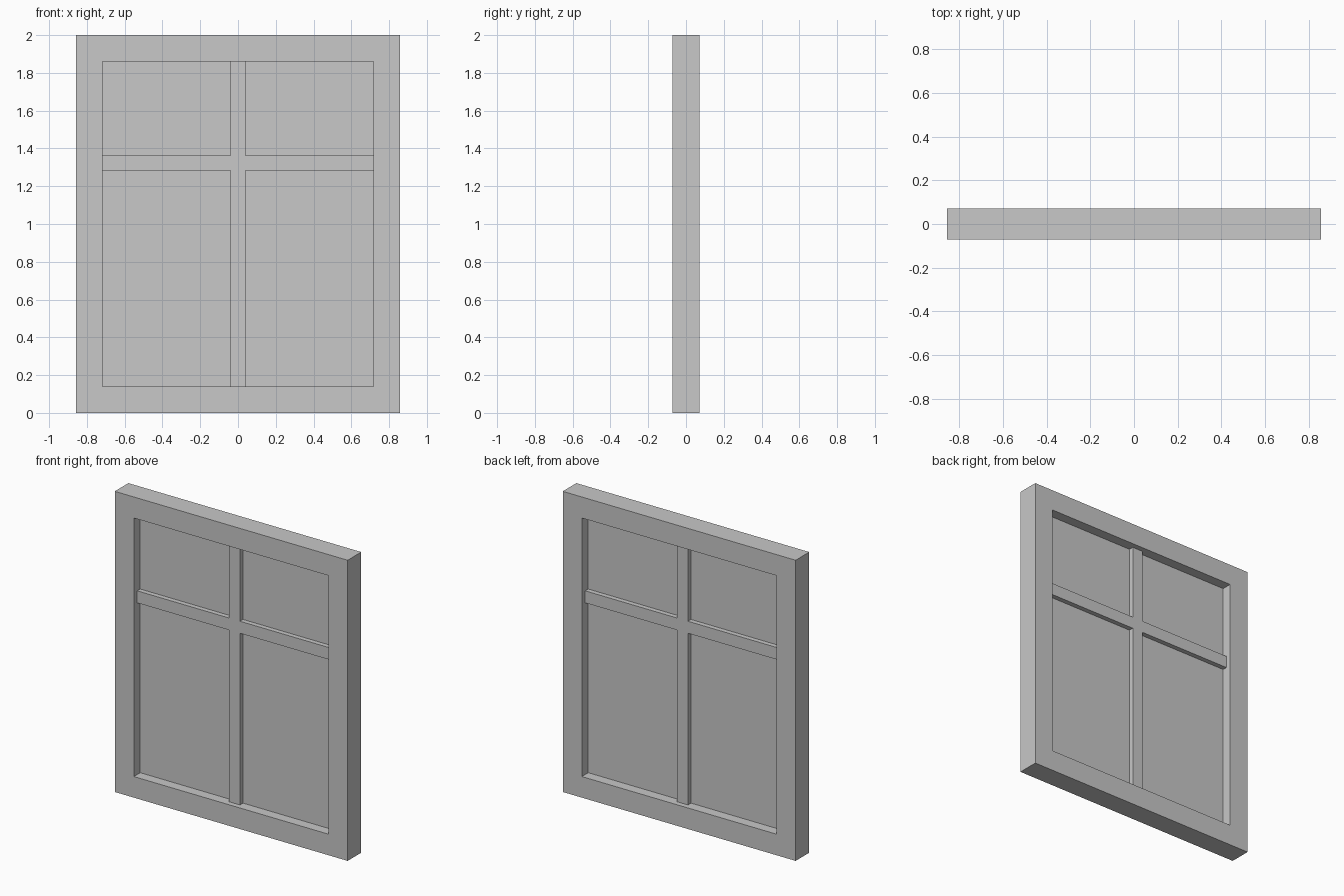
import bpy
import bmesh
from mathutils import Matrix, Vector

if "Cube" in bpy.data.objects:
    bpy.data.objects.remove(bpy.data.objects["Cube"], do_unlink=True)

WIDTH, HEIGHT, DEPTH = 1.714, 2.0, 0.143
BORDER = 0.14
BAR = 0.08            # width of the glazing bars
BAR_DEPTH = 0.072
BAR_Z = 1.322         # height of the crossbar
PANE_DEPTH = 0.008
IN_X = WIDTH / 2 - BORDER
BOTTOM, TOP = BORDER, HEIGHT - BORDER

grey = bpy.data.materials.new("grey_paint")
grey.use_nodes = True
grey.diffuse_color = (0.58, 0.58, 0.58, 1)
grey.node_tree.nodes["Principled BSDF"].inputs["Base Color"].default_value = grey.diffuse_color


def finish(name, bm):
    bmesh.ops.recalc_face_normals(bm, faces=bm.faces)
    mesh = bpy.data.meshes.new(name)
    bm.to_mesh(mesh)
    bm.free()
    mesh.materials.append(grey)
    obj = bpy.data.objects.new(name, mesh)
    bpy.context.collection.objects.link(obj)
    return obj


def slab(name, outline, depth, hole=None):
    """Thicken an outline in x and z around y = 0, with a matching hole if given."""
    bm = bmesh.new()
    outer = [bm.verts.new((x, -depth / 2, z)) for x, z in outline]
    if hole:
        inner = [bm.verts.new((x, -depth / 2, z)) for x, z in hole]
        for i in range(len(outer)):
            bm.faces.new((outer[i - 1], outer[i], inner[i], inner[i - 1]))
    else:
        bm.faces.new(outer)
    result = bmesh.ops.extrude_face_region(bm, geom=bm.faces[:], use_keep_orig=True)
    moved = [v for v in result["geom"] if isinstance(v, bmesh.types.BMVert)]
    bmesh.ops.translate(bm, verts=moved, vec=Vector((0, depth, 0)))
    return finish(name, bm)


def rectangle(half_width, low, high):
    return [(-half_width, low), (half_width, low), (half_width, high), (-half_width, high)]


# Outer frame
slab("window_frame", rectangle(WIDTH / 2, 0, HEIGHT), DEPTH, rectangle(IN_X, BOTTOM, TOP))

# Glazing bars, one flush cross set back from the frame
b = BAR / 2
low, high = BAR_Z - b, BAR_Z + b
right = [(b, BOTTOM), (b, low), (IN_X, low), (IN_X, high), (b, high), (b, TOP)]
left = [(-x, z) for x, z in reversed(right)]
slab("glazing_bars", right + left, BAR_DEPTH)

# Thin pane in the middle of the frame
bm = bmesh.new()
size = Matrix.Diagonal((2 * IN_X, PANE_DEPTH, TOP - BOTTOM, 1))
bmesh.ops.create_cube(bm, size=1, matrix=Matrix.Translation((0, 0, HEIGHT / 2)) @ size)
finish("window_pane", bm)
